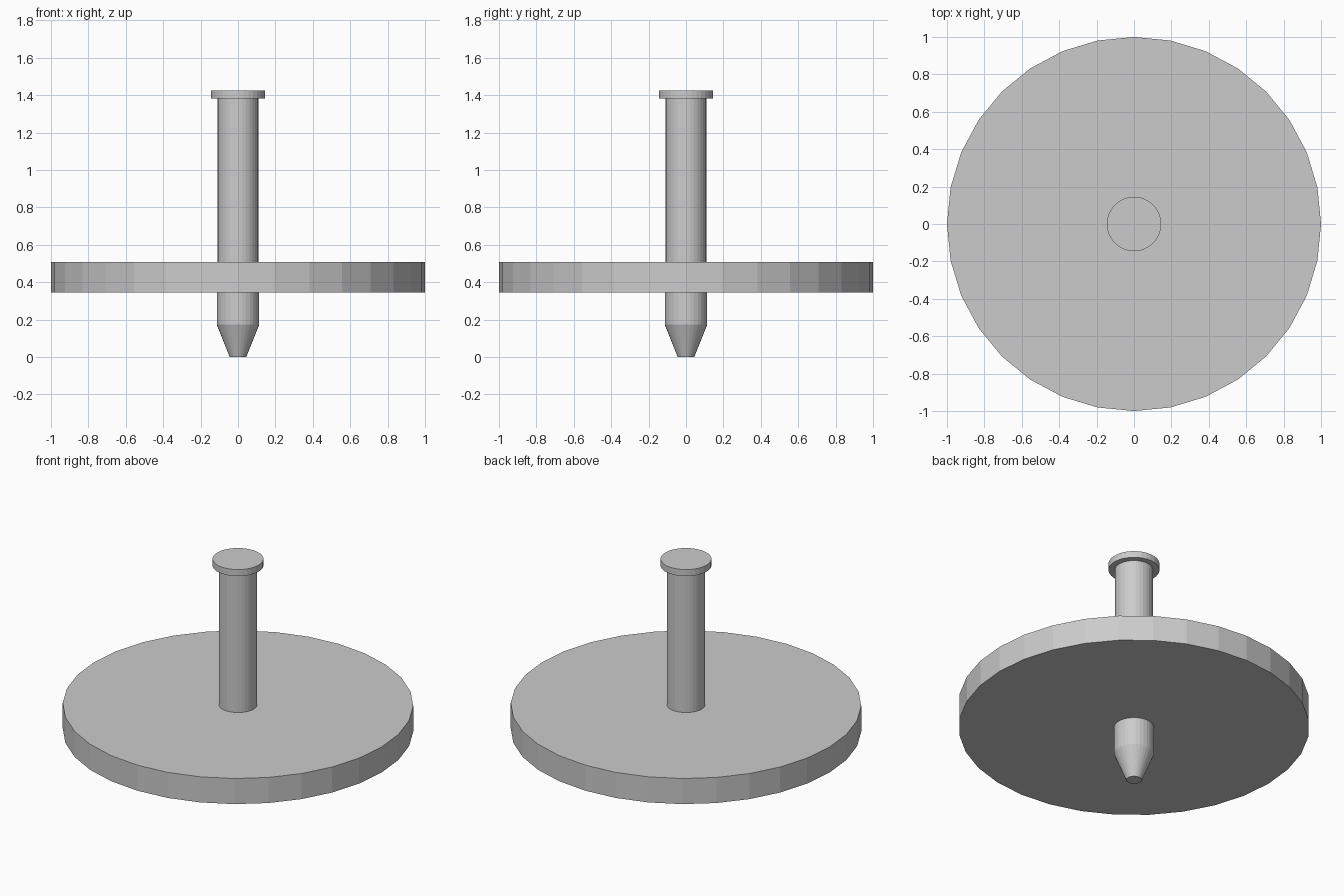
import bpy, bmesh, math

if "Cube" in bpy.data.objects:
    bpy.data.objects.remove(bpy.data.objects["Cube"])

SIDES = 32


def turned(name, profile):
    """Closed flat-shaded solid of revolution from (radius, z) pairs, bottom to top."""
    bm = bmesh.new()
    rings = []
    for r, z in profile:
        rings.append([bm.verts.new((r * math.cos(2 * math.pi * i / SIDES),
                                    r * math.sin(2 * math.pi * i / SIDES), z))
                      for i in range(SIDES)])
    for low, high in zip(rings, rings[1:]):
        for i in range(SIDES):
            j = (i + 1) % SIDES
            bm.faces.new((low[i], low[j], high[j], high[i]))
    bm.faces.new(rings[0][::-1])
    bm.faces.new(rings[-1])
    mesh = bpy.data.meshes.new(name)
    bm.to_mesh(mesh)
    bm.free()
    obj = bpy.data.objects.new(name, mesh)
    bpy.context.collection.objects.link(obj)
    return obj


# Tapered point under the disc
turned("tip", [(0.044, 0.0), (0.1135, 0.173), (0.1135, 0.346)])
# Wide flat disc
turned("disc", [(1.0, 0.346), (1.0, 0.507)])
# Upright handle
turned("shaft", [(0.109, 0.507), (0.109, 1.383)])
# Cap on top of the handle
turned("cap", [(0.1455, 1.383), (0.1455, 1.424)])
